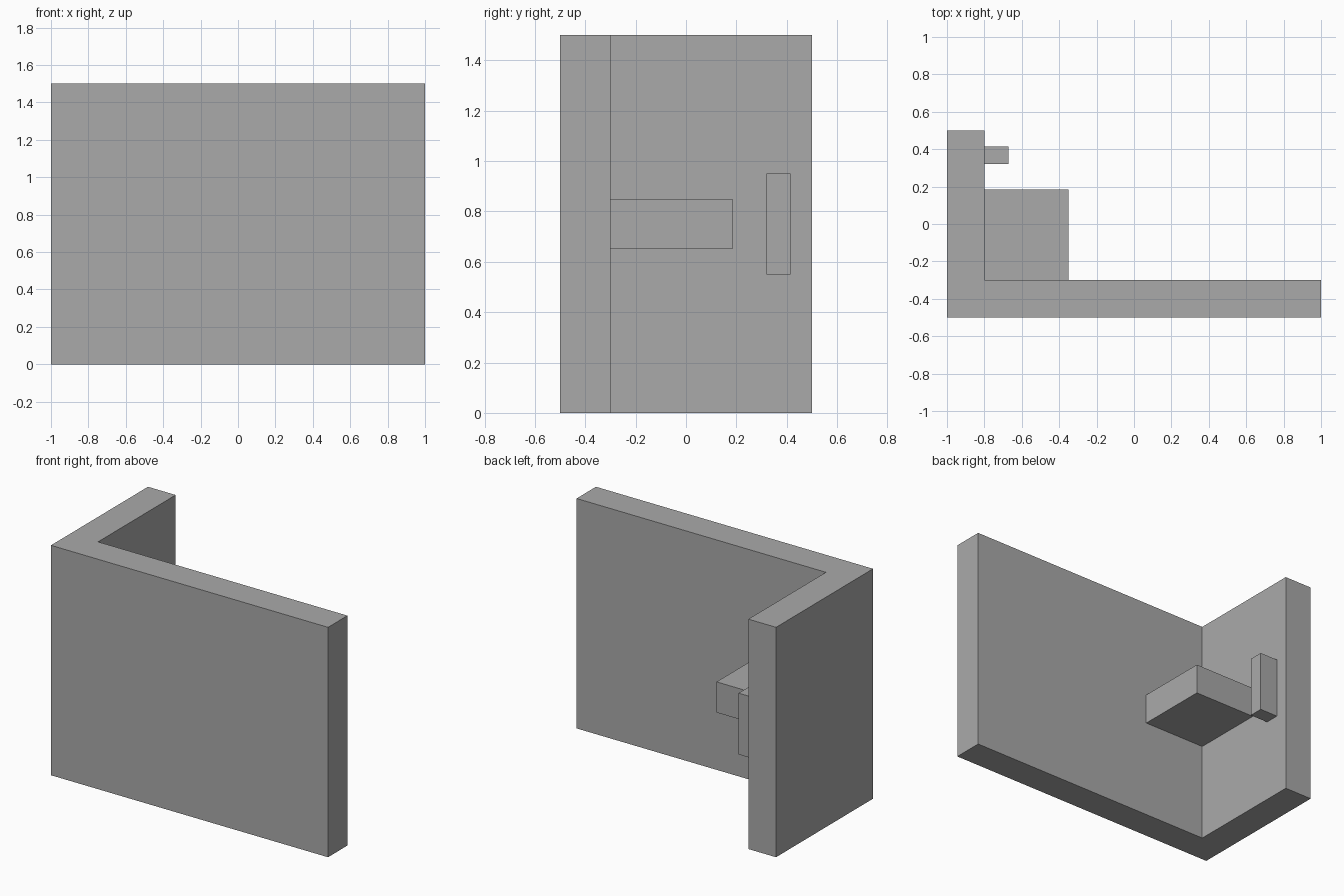
import bpy
import bmesh

cube = bpy.data.objects.get("Cube")
if cube:
    bpy.data.objects.remove(cube, do_unlink=True)

# One plain grey for every part
grey = bpy.data.materials.new("plain_grey")
grey.use_nodes = True
colour = (0.4, 0.4, 0.4, 1)
grey.diffuse_color = colour
grey.node_tree.nodes["Principled BSDF"].inputs["Base Color"].default_value = colour


def extrude_outline(name, outline, bottom, top):
    """Raise a plan outline into a solid between two heights."""
    bm = bmesh.new()
    face = bm.faces.new([bm.verts.new((x, y, bottom)) for x, y in outline])
    raised = bmesh.ops.extrude_face_region(bm, geom=[face])["geom"]
    verts = [g for g in raised if isinstance(g, bmesh.types.BMVert)]
    bmesh.ops.translate(bm, verts=verts, vec=(0, 0, top - bottom))
    bmesh.ops.recalc_face_normals(bm, faces=bm.faces)
    mesh = bpy.data.meshes.new(name)
    bm.to_mesh(mesh)
    bm.free()
    mesh.materials.append(grey)
    obj = bpy.data.objects.new(name, mesh)
    bpy.context.collection.objects.link(obj)
    return obj


def rectangle(x0, x1, y0, y1):
    return [(x0, y0), (x1, y0), (x1, y1), (x0, y1)]


# Long front wall and short side wall as one L-shaped solid
extrude_outline("corner_wall", [(-1, -0.5), (1, -0.5), (1, -0.3),
                                (-0.8, -0.3), (-0.8, 0.5), (-1, 0.5)], 0, 1.5)

# Shelf in the inner corner
extrude_outline("corner_shelf", rectangle(-0.8, -0.35, -0.3, 0.185), 0.65, 0.85)

# Upright block on the side wall
extrude_outline("wall_handle", rectangle(-0.8, -0.67, 0.32, 0.415), 0.55, 0.95)
